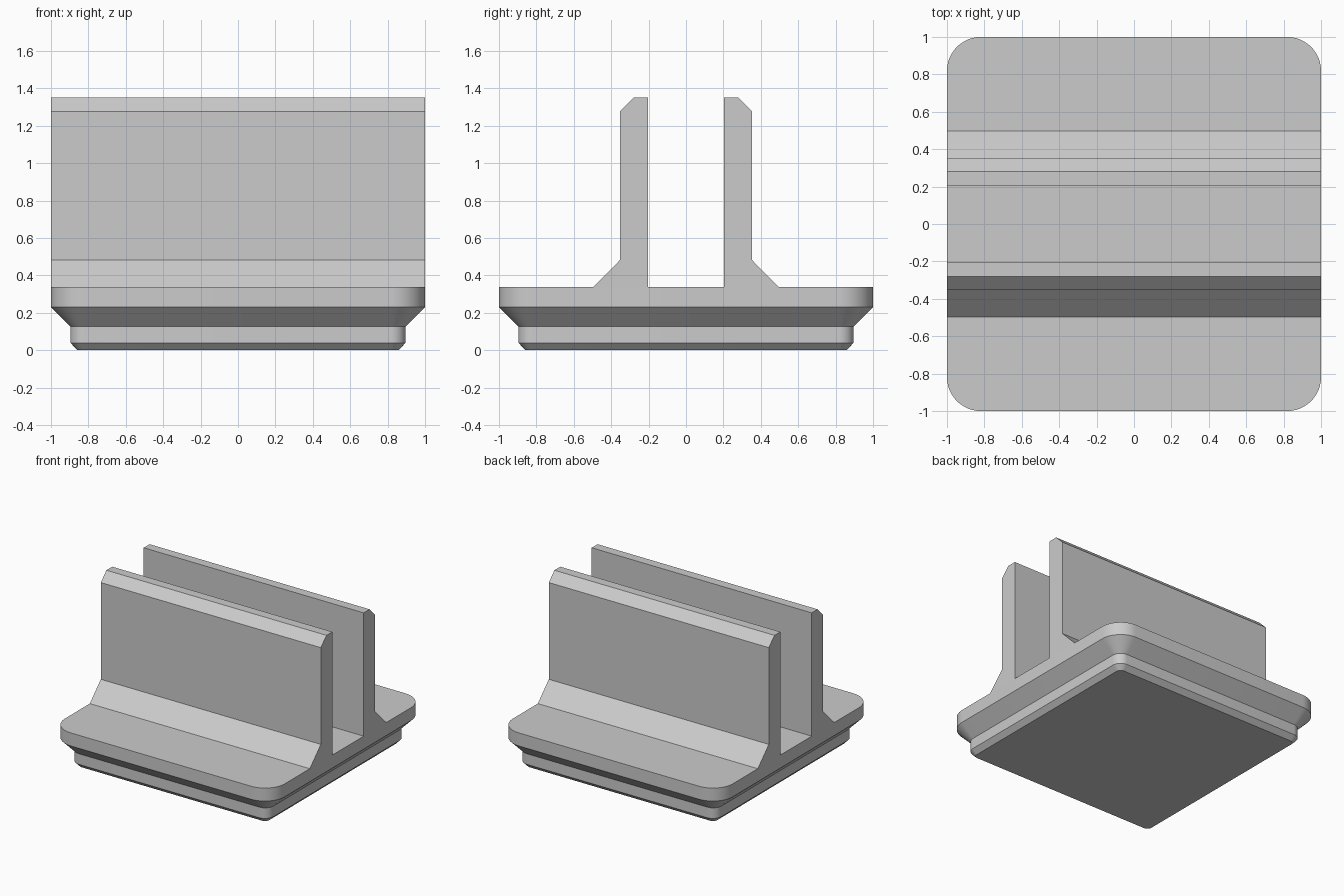
import bpy, bmesh
from math import cos, sin, pi

if "Cube" in bpy.data.objects:
    bpy.data.objects.remove(bpy.data.objects["Cube"], do_unlink=True)

grey = bpy.data.materials.new("plain grey")
grey.use_nodes = True
grey.diffuse_color = (0.6, 0.6, 0.6, 1)
grey.node_tree.nodes["Principled BSDF"].inputs["Base Color"].default_value = (0.6, 0.6, 0.6, 1)


def rounded_square(half, radius, z, steps=12):
    """Ring of points around a square with rounded corners."""
    points = []
    for corner in range(4):
        mid = pi / 4 + corner * pi / 2
        cx = (half - radius) * (1 if cos(mid) > 0 else -1)
        cy = (half - radius) * (1 if sin(mid) > 0 else -1)
        for i in range(steps + 1):
            a = (corner + i / steps) * pi / 2
            points.append((cx + radius * cos(a), cy + radius * sin(a), z))
    return points


def loft(name, rings):
    """Skin matching rings of points and cap both ends."""
    bm = bmesh.new()
    loops = [[bm.verts.new(p) for p in ring] for ring in rings]
    n = len(loops[0])
    for low, high in zip(loops, loops[1:]):
        for i in range(n):
            j = (i + 1) % n
            bm.faces.new((low[i], low[j], high[j], high[i]))
    bm.faces.new(loops[0][::-1])
    bm.faces.new(loops[-1])
    bmesh.ops.recalc_face_normals(bm, faces=bm.faces)
    mesh = bpy.data.meshes.new(name)
    bm.to_mesh(mesh)
    bm.free()
    mesh.materials.append(grey)
    obj = bpy.data.objects.new(name, mesh)
    bpy.context.collection.objects.link(obj)
    return obj


# Stepped foot and plate: half width, corner radius, height
top = 0.337
levels = [(0.858, 0.039, 0), (0.896, 0.077, 0.039), (0.896, 0.077, 0.126),
          (1, 0.181, 0.23), (1, 0.181, top)]
base = loft("base_plate", [rounded_square(*level) for level in levels])
bpy.ops.object.select_all(action="DESELECT")
base.select_set(True)
bpy.context.view_layer.objects.active = base
bpy.ops.object.shade_smooth_by_angle(angle=pi / 6)

# Two upright walls with a sloped toe and a chamfered top, mirrored front to back
profile = [(0.204, top), (0.496, top), (0.353, 0.482),
           (0.353, 1.277), (0.28, 1.35), (0.204, 1.35)]
for name, side in (("front_wall", -1), ("back_wall", 1)):
    loft(name, [[(x, side * y, z) for y, z in profile] for x in (-1, 1)])
